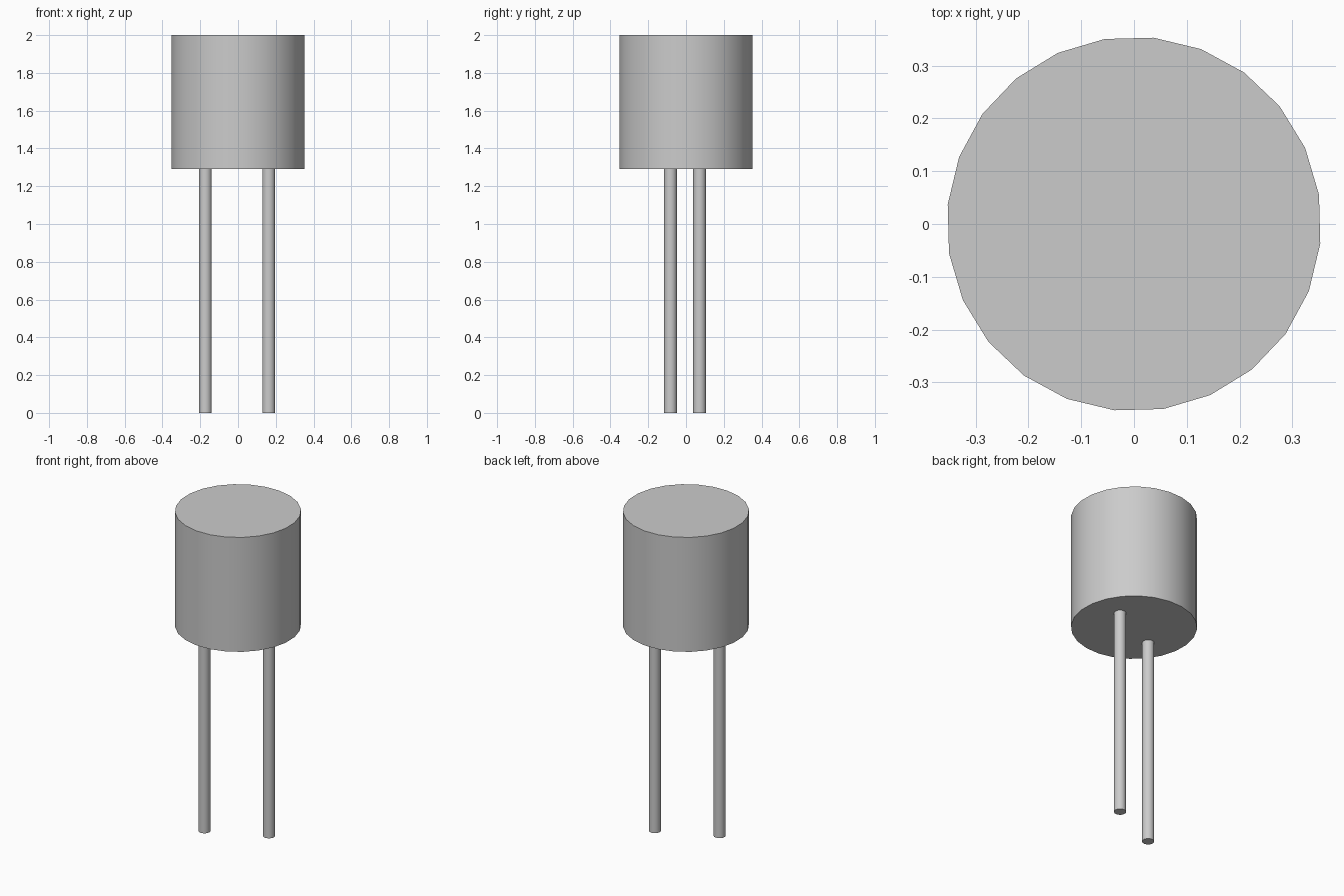
import bpy, math

if "Cube" in bpy.data.objects:
    bpy.data.objects.remove(bpy.data.objects["Cube"])

SIDES = 24
TURN = math.radians(9)   # the whole part is turned slightly about z


def cylinder(name, x, y, radius, z0, z1):
    bpy.ops.mesh.primitive_cylinder_add(
        vertices=SIDES, radius=radius, depth=z1 - z0,
        location=(x, y, (z0 + z1) / 2))
    ob = bpy.context.object
    ob.name = name
    # first vertex sits on the y axis; 90 degrees is a multiple of the step
    ob.rotation_euler.z = TURN
    bpy.ops.object.shade_smooth_by_angle(angle=math.radians(30))
    return ob


# Round component body
cylinder("body", 0, 0, 0.355, 1.29, 2.0)

# Two thin wire leads, set diagonally under the body
for name, x, y in (("left_lead", -0.173, -0.082), ("right_lead", 0.163, 0.072)):
    cylinder(name, x, y, 0.034, 0.0, 1.29)
